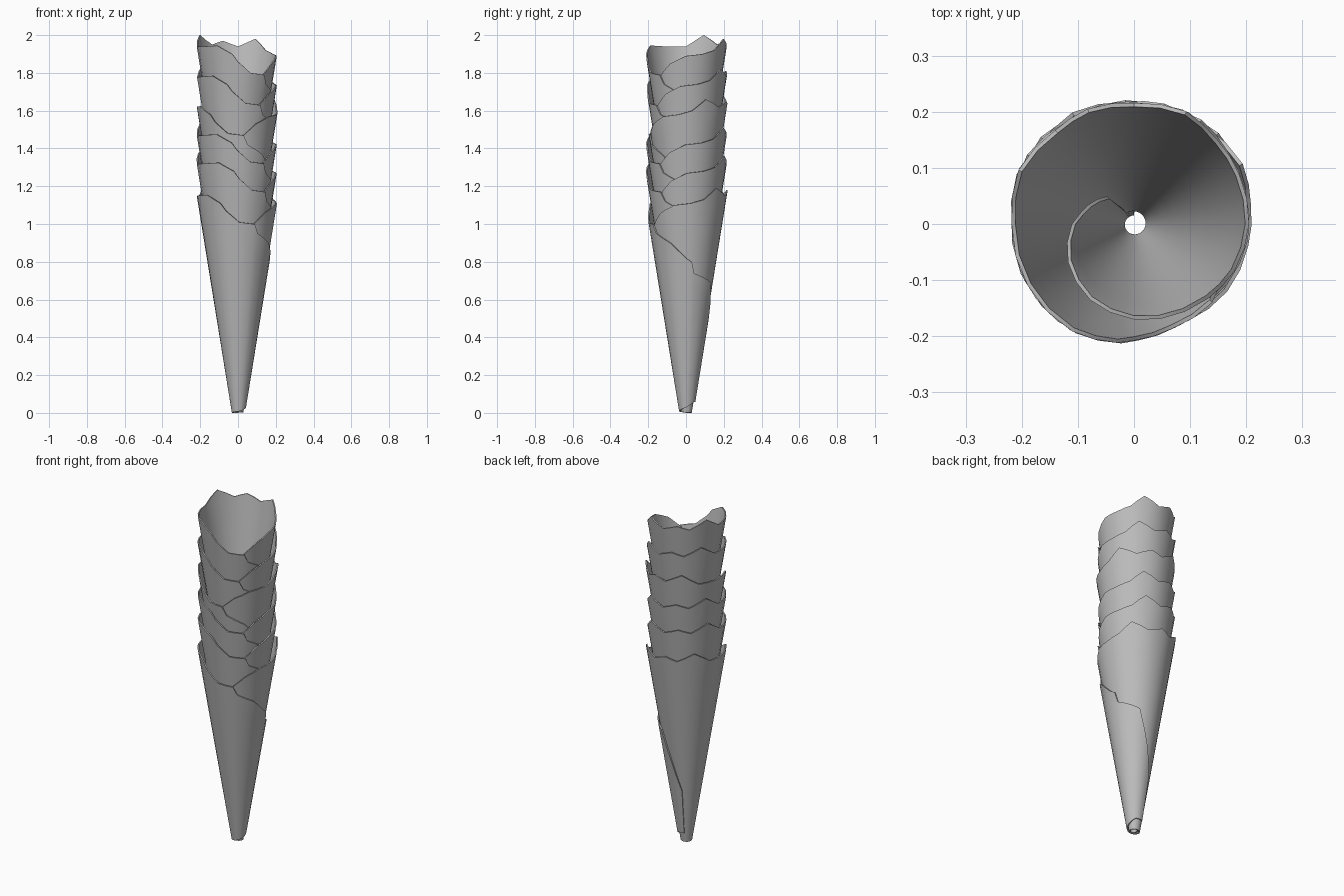
import bpy, math

cube = bpy.data.objects.get("Cube")
if cube:
    bpy.data.objects.remove(cube, do_unlink=True)

# Plain grey material
grey = bpy.data.materials.new("plain_grey")
grey.use_nodes = True
colour = (0.5, 0.5, 0.5, 1)
grey.diffuse_color = colour
grey.node_tree.nodes["Principled BSDF"].inputs["Base Color"].default_value = colour

# Upper outline of the rolled sheet: (unrolled angle in degrees, height)
RIM = [
    (-235, .08), (-226, .30), (-190, .48), (-180, .55), (-150, .70), (-120, .82),
    (-90, .90), (-60, .96), (-45, 1.0), (-25, 1.06), (0, 1.10), (25, 1.11),
    (45, 1.13), (65, 1.19), (90, 1.15), (112, 1.18), (130, 1.16), (155, 1.21),
    (180, 1.15), (210, 1.15), (240, 1.155), (262, 1.11), (270, 1.07), (290, 1.01),
    (315, 1.0), (322, .95), (351, .90), (378, .82), (389, .80), (394, .74),
    (441, .69), (455, .57), (475, .42), (490, .33), (492, .08)]
# Lower outline of the sheet
FOOT = [(-235, .01), (180, 0), (300, .01), (380, .03), (440, .06), (492, .06)]

SLOPE, TIP_RADIUS, ROLL_GAP, THICKNESS = .162, .02, .010, .007
ROWS = 8


def height_at(outline, angle):
    """Linear interpolation along an outline."""
    for (a0, z0), (a1, z1) in zip(outline, outline[1:]):
        if angle <= a1:
            return z0 + (z1 - z0) * (angle - a0) / (a1 - a0)
    return outline[-1][1]


def column_angles():
    """Outline corners, with wide gaps divided evenly."""
    angles = []
    for (a0, _), (a1, _) in zip(RIM, RIM[1:]):
        n = math.ceil((a1 - a0) / 16)
        angles += [a0 + (a1 - a0) * i / n for i in range(n)]
    return angles + [RIM[-1][0]]


def rolled_cone(name, lift, turn):
    """One sheet rolled into a spiral cone."""
    verts, faces = [], []
    angles = column_angles()
    for angle in angles:
        top, foot = height_at(RIM, angle), height_at(FOOT, angle)
        t = math.radians(angle)
        for row in range(ROWS + 1):
            z = foot + (top - foot) * row / ROWS
            r = TIP_RADIUS + SLOPE * z + ROLL_GAP * angle / 360
            verts.append((r * math.cos(t), r * math.sin(t), z))
    step = ROWS + 1
    for c in range(len(angles) - 1):
        for row in range(ROWS):
            a = c * step + row
            faces.append((a, a + step, a + step + 1, a + 1))
    mesh = bpy.data.meshes.new(name)
    mesh.from_pydata(verts, [], faces)
    mesh.materials.append(grey)
    obj = bpy.data.objects.new(name, mesh)
    bpy.context.collection.objects.link(obj)
    obj.location.z = lift
    obj.rotation_euler.z = math.radians(turn)

    # Give the sheet its thickness and keep the cut edges crisp
    bpy.ops.object.select_all(action='DESELECT')
    obj.select_set(True)
    bpy.context.view_layer.objects.active = obj
    solid = obj.modifiers.new("thickness", 'SOLIDIFY')
    solid.thickness = THICKNESS
    solid.offset = 1
    bpy.ops.object.modifier_apply(modifier=solid.name)
    bpy.ops.object.shade_smooth_by_angle(angle=math.radians(35))


# Nested stack of six cones, each turned a little
LIFTS = [0, .17, .32, .47, .63, .79]
TURNS = [-18, 2, -1, -36, -8, 0]
for i, (lift, turn) in enumerate(zip(LIFTS, TURNS), 1):
    rolled_cone(f"rolled_cone_{i}", lift, turn)
